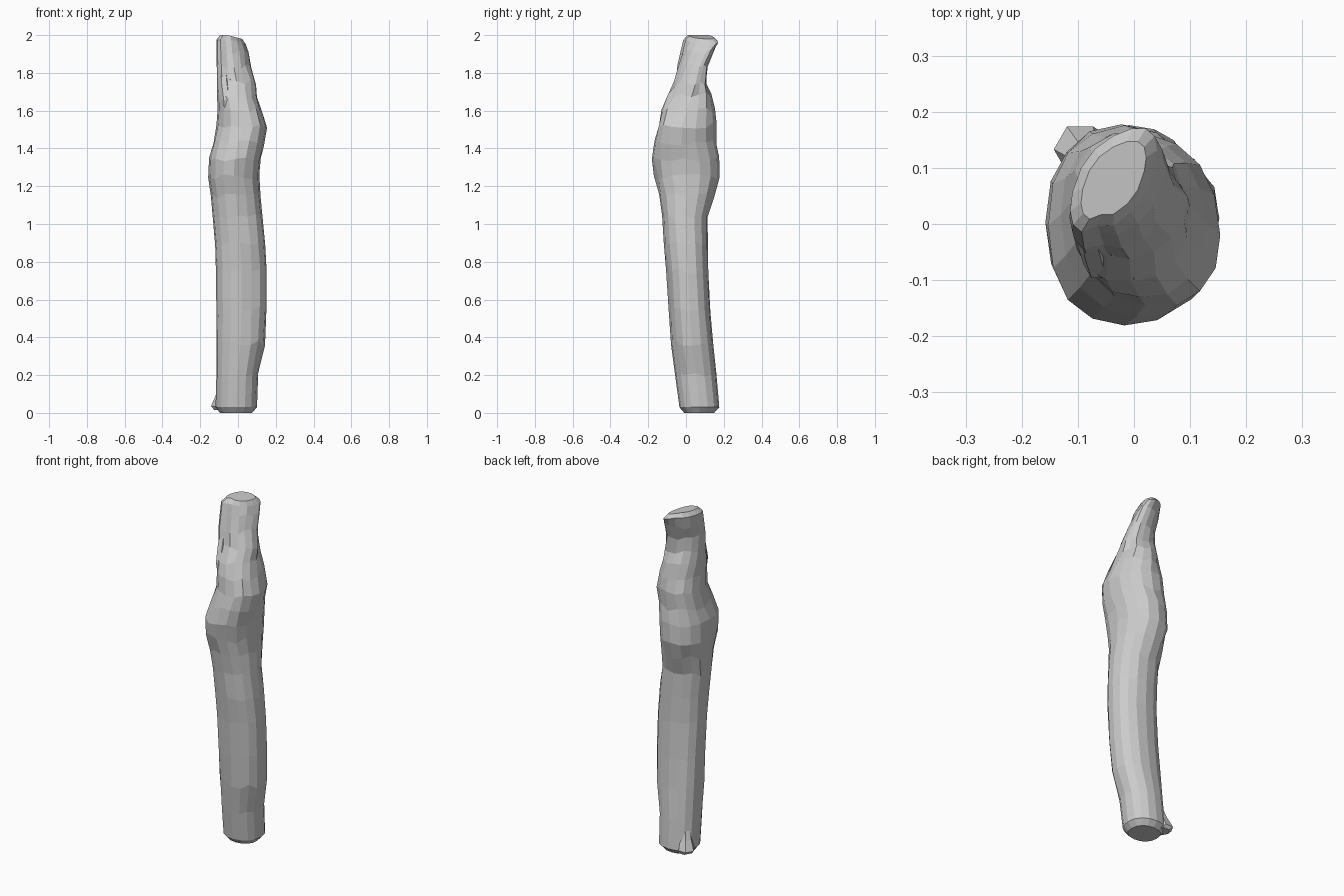
import bpy, bmesh, math, random
from mathutils import Vector

random.seed(4)
SIDES = 16

# trunk sections: z, left x, right x, front y, back y, diagonal skew
SECTIONS = [
    (0.00, -0.095, 0.075, -0.01, 0.15, 0),
    (0.03, -0.118, 0.10, -0.035, 0.177, 0),
    (0.20, -0.116, 0.106, -0.057, 0.162, 0),
    (0.37, -0.116, 0.142, -0.08, 0.145, 0),
    (0.55, -0.116, 0.152, -0.093, 0.13, 0),
    (0.75, -0.117, 0.154, -0.105, 0.117, 0.03),
    (0.90, -0.122, 0.143, -0.117, 0.115, 0),
    (1.04, -0.134, 0.13, -0.128, 0.115, 0),
    (1.15, -0.145, 0.119, -0.143, 0.15, 0),
    (1.25, -0.157, 0.113, -0.172, 0.177, 0),
    (1.34, -0.154, 0.12, -0.182, 0.175, 0),
    (1.43, -0.132, 0.138, -0.168, 0.162, -0.1),
    (1.52, -0.114, 0.154, -0.148, 0.165, -0.15),
    (1.60, -0.107, 0.127, -0.132, 0.153, -0.05),
    (1.68, -0.11, 0.10, -0.105, 0.133, 0.1),
    (1.75, -0.112, 0.096, -0.065, 0.112, 0.25),
    (1.83, -0.113, 0.07, -0.05, 0.115, 0.42),
    (1.91, -0.115, 0.056, -0.03, 0.15, 0.52),
    (1.975, -0.115, 0.042, -0.017, 0.172, 0.58),
]
# shallow bark dents: (section, side) -> inward factor
DENTS = {(4, 13): 0.95, (5, 13): 0.94, (7, 13): 0.94, (9, 13): 0.92,
         (14, 1): 0.9, (15, 1): 0.87, (15, 3): 0.92,
         (16, 11): 0.85, (17, 11): 0.85, (18, 11): 0.88, (15, 11): 0.9,
         (16, 14): 0.9, (8, 6): 0.94, (13, 5): 0.95}


def finish(bm, name):
    bmesh.ops.recalc_face_normals(bm, faces=bm.faces)
    mesh = bpy.data.meshes.new(name)
    bm.to_mesh(mesh)
    bm.free()
    obj = bpy.data.objects.new(name, mesh)
    bpy.context.collection.objects.link(obj)
    return obj


def loft(rings, name):
    bm = bmesh.new()
    loops = [[bm.verts.new(p) for p in ring] for ring in rings]
    n = len(loops[0])
    for a, b in zip(loops, loops[1:]):
        for i in range(n):
            j = (i + 1) % n
            bm.faces.new((a[i], a[j], b[j], b[i]))
    bm.faces.new(loops[0][::-1])
    bm.faces.new(loops[-1])
    return finish(bm, name)


def squared(v):
    # push a sine or cosine outwards for a slightly squarer section
    return math.copysign(abs(v) ** 0.9, v)


# trunk with swelling, shoulder and diagonal flattened tip
rings = []
for k, (z, x0, x1, y0, y1, skew) in enumerate(SECTIONS):
    cx, cy, hx, hy = (x0 + x1) / 2, (y0 + y1) / 2, (x1 - x0) / 2, (y1 - y0) / 2
    ring = []
    for i in range(SIDES):
        t = math.tau * i / SIDES
        f = DENTS.get((k, i), 1) * random.uniform(0.985, 1.01)
        dz = random.uniform(-0.015, 0.015) if 1 < k < 18 else 0
        ring.append((cx + hx * f * squared(math.cos(t)),
                     cy + hy * f * squared(math.sin(t + skew)), z + dz))
    rings.append(ring)
# slightly domed, tilted broken end
c = sum((Vector(p) for p in rings[-1]), Vector()) / SIDES
rings[-1] = [(x, y, z - max(0, (x - c.x)) * 0.3) for x, y, z in rings[-1]]
rings.append([(c.x + (x - c.x) * 0.75, c.y + (y - c.y) * 0.75,
               min(2.0, 1.995 - (x - c.x) * 0.2)) for x, y, z in rings[-1]])
loft(rings, "trunk")


def strip(name, path, sides=6):
    loft([[(x + r * math.cos(math.tau * i / sides), y + r * math.sin(math.tau * i / sides), z)
           for i in range(sides)] for x, y, z, r in path], name)


# splintered wood ribs running down the front of the tip
strip("rib_left", [(-0.062, -0.075, 1.58, 0.015), (-0.062, -0.072, 1.66, 0.028),
                   (-0.072, -0.042, 1.74, 0.028), (-0.082, 0.0, 1.85, 0.026),
                   (-0.082, 0.02, 1.98, 0.024)])
strip("rib_right", [(-0.015, -0.09, 1.56, 0.015), (-0.015, -0.075, 1.67, 0.03),
                    (-0.025, -0.035, 1.75, 0.028), (-0.04, 0.0, 1.87, 0.026),
                    (-0.055, 0.02, 1.975, 0.022)])

# small blunt wedge spreading from the back left of the base
strip("base_spur", [(-0.08, 0.125, 0.015, 0.045), (-0.096, 0.133, 0.035, 0.047),
                    (-0.085, 0.12, 0.09, 0.034), (-0.075, 0.11, 0.16, 0.02)])
